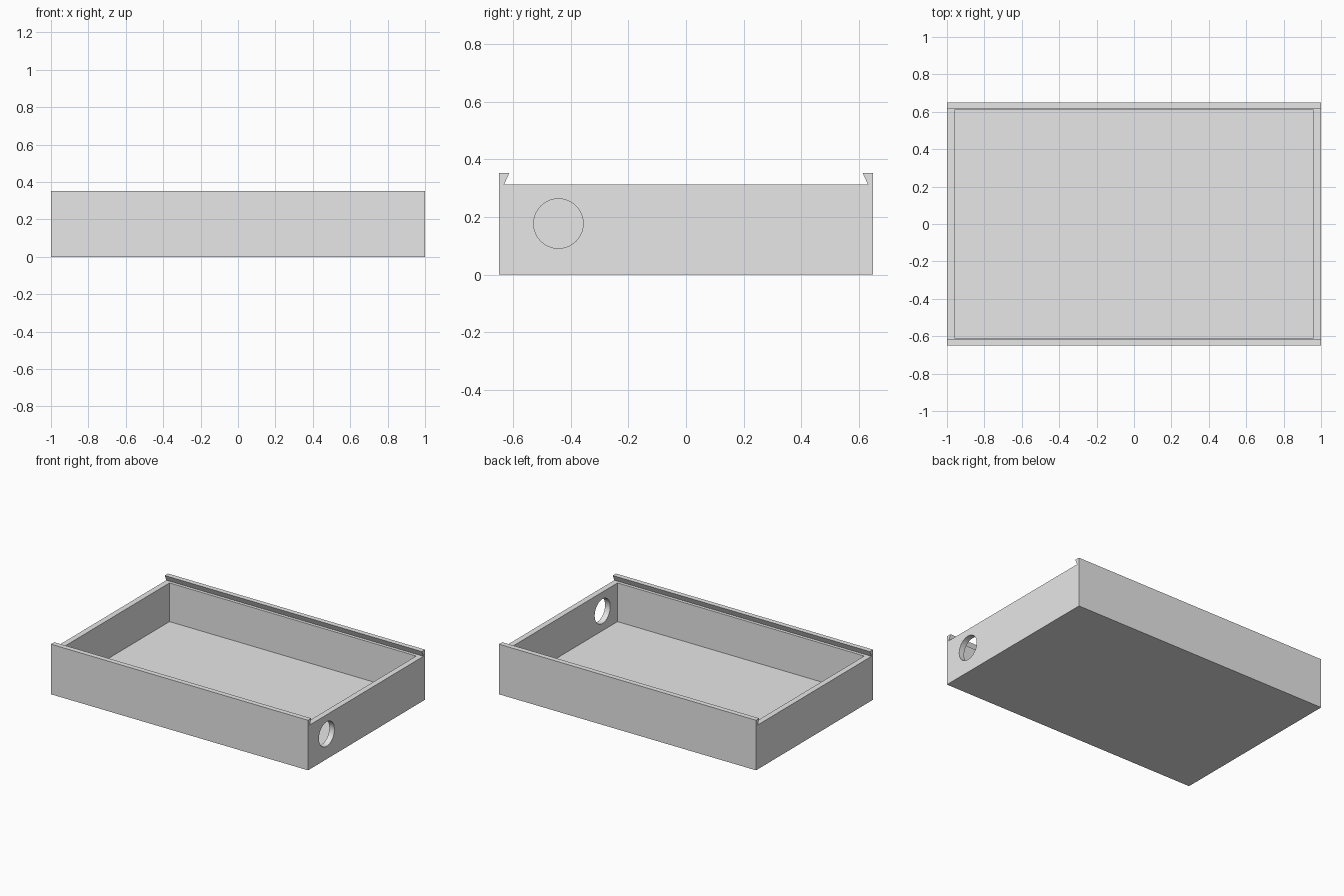
import bpy, bmesh, math
from mathutils import Matrix

cube = bpy.data.objects.get("Cube")
if cube:
    bpy.data.objects.remove(cube, do_unlink=True)

HALF_X, HALF_Y = 1.0, 0.65
HEIGHT, RIM, WALL = 0.352, 0.312, 0.04
GROOVE_Y, LIP_Y = 0.632, 0.614

grey = bpy.data.materials.new("light grey")
grey.use_nodes = True
grey.diffuse_color = (0.8, 0.8, 0.8, 1)
grey.node_tree.nodes["Principled BSDF"].inputs["Base Color"].default_value = (0.8, 0.8, 0.8, 1)


def make_object(name, bm):
    bmesh.ops.recalc_face_normals(bm, faces=bm.faces)
    mesh = bpy.data.meshes.new(name)
    bm.to_mesh(mesh)
    bm.free()
    mesh.materials.append(grey)
    obj = bpy.data.objects.new(name, mesh)
    bpy.context.collection.objects.link(obj)
    return obj


def cut(target, cutter):
    cutter.hide_render = True
    mod = target.modifiers.new(cutter.name, 'BOOLEAN')
    mod.operation, mod.solver, mod.object = 'DIFFERENCE', 'EXACT', cutter
    bpy.context.view_layer.objects.active = target
    bpy.ops.object.modifier_apply(modifier=mod.name)
    bpy.data.objects.remove(cutter, do_unlink=True)


# Tray body: mirrored end profile with undercut lid rails, extruded lengthwise
half = [(HALF_Y, 0), (HALF_Y, HEIGHT), (LIP_Y, HEIGHT), (GROOVE_Y, RIM)]
profile = half + [(-y, z) for y, z in reversed(half)]
bm = bmesh.new()
end = bm.faces.new([bm.verts.new((-HALF_X, y, z)) for y, z in profile])
side = bmesh.ops.extrude_face_region(bm, geom=[end])
moved = [v for v in side["geom"] if isinstance(v, bmesh.types.BMVert)]
bmesh.ops.translate(bm, verts=moved, vec=(2 * HALF_X, 0, 0))
tray = make_object("sliding_lid_tray", bm)

# Interior pocket
bm = bmesh.new()
size = (2 * (HALF_X - WALL), 2 * (HALF_Y - WALL), 1)
bmesh.ops.create_cube(bm, size=1, matrix=Matrix.Translation((0, 0, WALL + 0.5)) @ Matrix.Diagonal((*size, 1)))
cut(tray, make_object("pocket_cutter", bm))

# Round cable hole through one end wall
bm = bmesh.new()
place = Matrix.Translation((HALF_X, -0.443, 0.177)) @ Matrix.Rotation(math.pi / 2, 4, 'Y')
bmesh.ops.create_cone(bm, cap_ends=True, segments=64, radius1=0.086, radius2=0.086, depth=0.3, matrix=place)
cut(tray, make_object("hole_cutter", bm))

# Smooth hole wall with crisp box edges
bpy.ops.object.select_all(action='DESELECT')
tray.select_set(True)
bpy.context.view_layer.objects.active = tray
bpy.ops.object.shade_smooth_by_angle(angle=math.radians(30))
